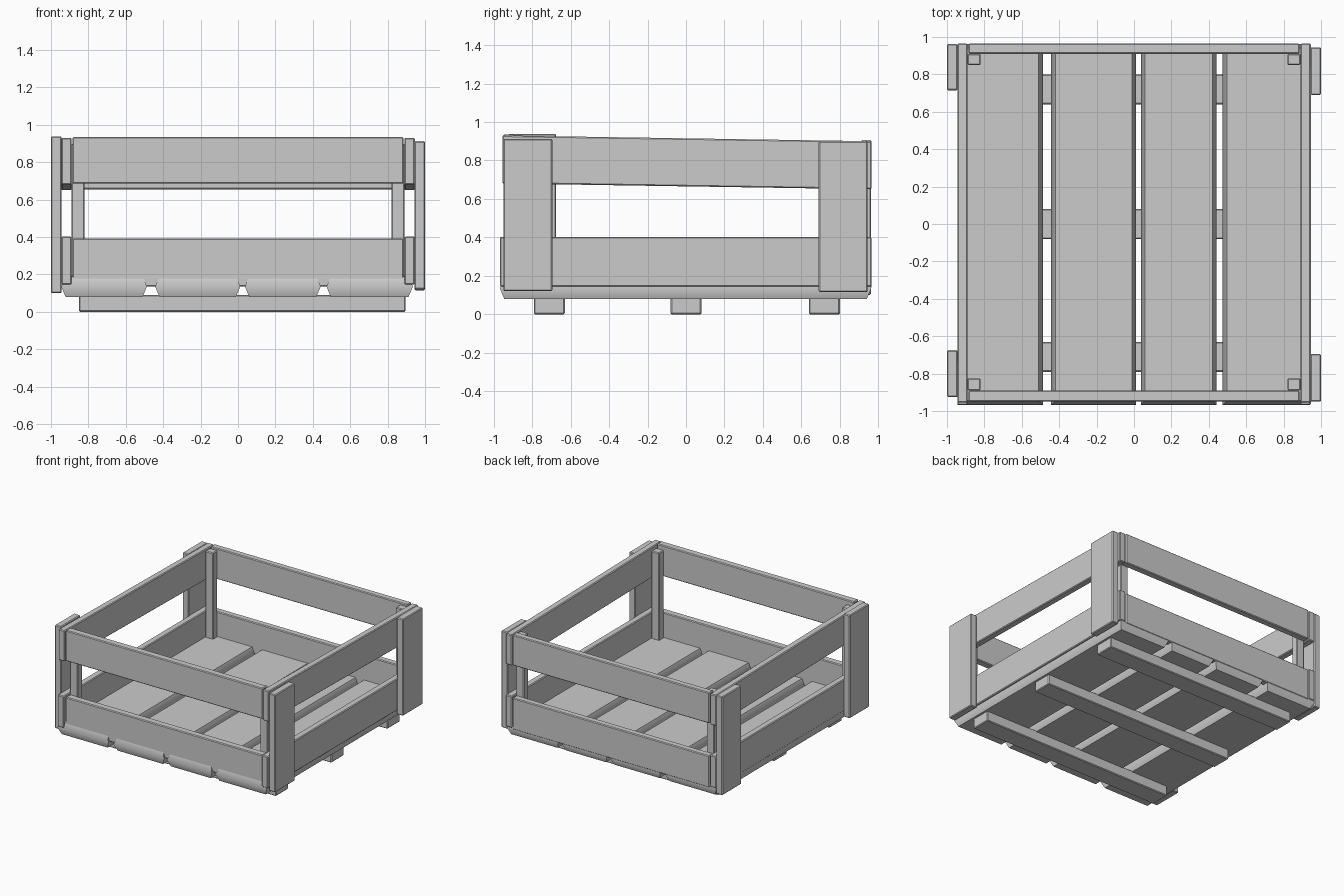
import bpy
import bmesh
from math import radians

old = bpy.data.objects.get("Cube")
if old:
    bpy.data.objects.remove(old, do_unlink=True)

wood = bpy.data.materials.new("plain grey")
wood.use_nodes = True
GREY = (0.6, 0.6, 0.6, 1)
wood.diffuse_color = GREY
wood.node_tree.nodes["Principled BSDF"].inputs["Base Color"].default_value = GREY


def finish(bm, name):
    bmesh.ops.recalc_face_normals(bm, faces=bm.faces)
    mesh = bpy.data.meshes.new(name)
    bm.to_mesh(mesh)
    bm.free()
    mesh.materials.append(wood)
    obj = bpy.data.objects.new(name, mesh)
    bpy.context.collection.objects.link(obj)
    return obj


def board(name, x, y, z, drop=0.0, soft=0.006):
    """Box between the given ranges; drop lowers its back end."""
    bm = bmesh.new()
    bmesh.ops.create_cube(bm, size=1)
    for v in bm.verts:
        back = v.co.y > 0
        v.co = [r[0] if c < 0 else r[1] for c, r in zip(v.co, (x, y, z))]
        if back:
            v.co.z -= drop
    bmesh.ops.bevel(bm, geom=bm.edges[:], offset=soft, segments=1,
                    affect='EDGES')
    return finish(bm, name)


def floor_slat(name, x, y, z, inset):
    """Plank widest at mid height, tapering to its top and bottom."""
    bm = bmesh.new()
    rings = []
    for height, i in ((z[0], inset), ((z[0] + z[1]) / 2, 0), (z[1], inset)):
        corners = ((x[0] + i, y[0] + i), (x[1] - i, y[0] + i),
                   (x[1] - i, y[1] - i), (x[0] + i, y[1] - i))
        rings.append([bm.verts.new((*c, height)) for c in corners])
    for low, high in zip(rings, rings[1:]):
        for k in range(4):
            n = (k + 1) % 4
            bm.faces.new((low[k], low[n], high[n], high[k]))
    bm.faces.new(rings[0])
    bm.faces.new(rings[-1])
    obj = finish(bm, name)
    bpy.ops.object.select_all(action='DESELECT')
    obj.select_set(True)
    bpy.context.view_layer.objects.active = obj
    bpy.ops.object.shade_smooth_by_angle(angle=radians(50))


# Runners under the floor
for i, y in enumerate((-0.71, 0.0, 0.72)):
    board(f"runner_{i + 1}", (-0.85, 0.895), (y - 0.08, y + 0.08), (0, 0.09))

# Floor slats
for i, x in enumerate(((-0.945, -0.487), (-0.443, 0.012),
                       (0.037, 0.442), (0.473, 0.935))):
    floor_slat(f"floor_slat_{i + 1}", x, (-0.968, 0.963), (0.08, 0.19), 0.023)

# Front and back boards
for name, y, top in (("front", (-0.95, -0.89), 0.935),
                     ("back", (0.91, 0.965), 0.905)):
    board(f"{name}_lower_board", (-0.885, 0.885), y, (0.135, 0.392))
    board(f"{name}_upper_board", (-0.885, 0.885), y, (top - 0.25, top))

# Side boards, inner corner posts and outer corner plates
for side, s in (("left", 1), ("right", -1)):
    x = sorted((s * 0.89, s * 0.945))
    board(f"{side}_lower_board", x, (-0.968, 0.965), (0.145, 0.402))
    board(f"{side}_upper_board", x, (-0.955, 0.965), (0.68, 0.93), drop=0.03)
    post_x = sorted((s * 0.82, s * 0.89))
    board(f"{side}_front_post", post_x, (-0.89, -0.825), (0.185, 0.9))
    board(f"{side}_back_post", post_x, (0.85, 0.91), (0.185, 0.89))

board("left_front_plate", (0.943, 1.0), (-0.95, -0.695), (0.12, 0.912))
board("left_back_plate", (0.943, 1.0), (0.69, 0.945), (0.115, 0.9))
board("right_front_plate", (-1.0, -0.943), (-0.925, -0.675), (0.1, 0.938))
board("right_back_plate", (-1.0, -0.943), (0.715, 0.962), (0.1, 0.9))
